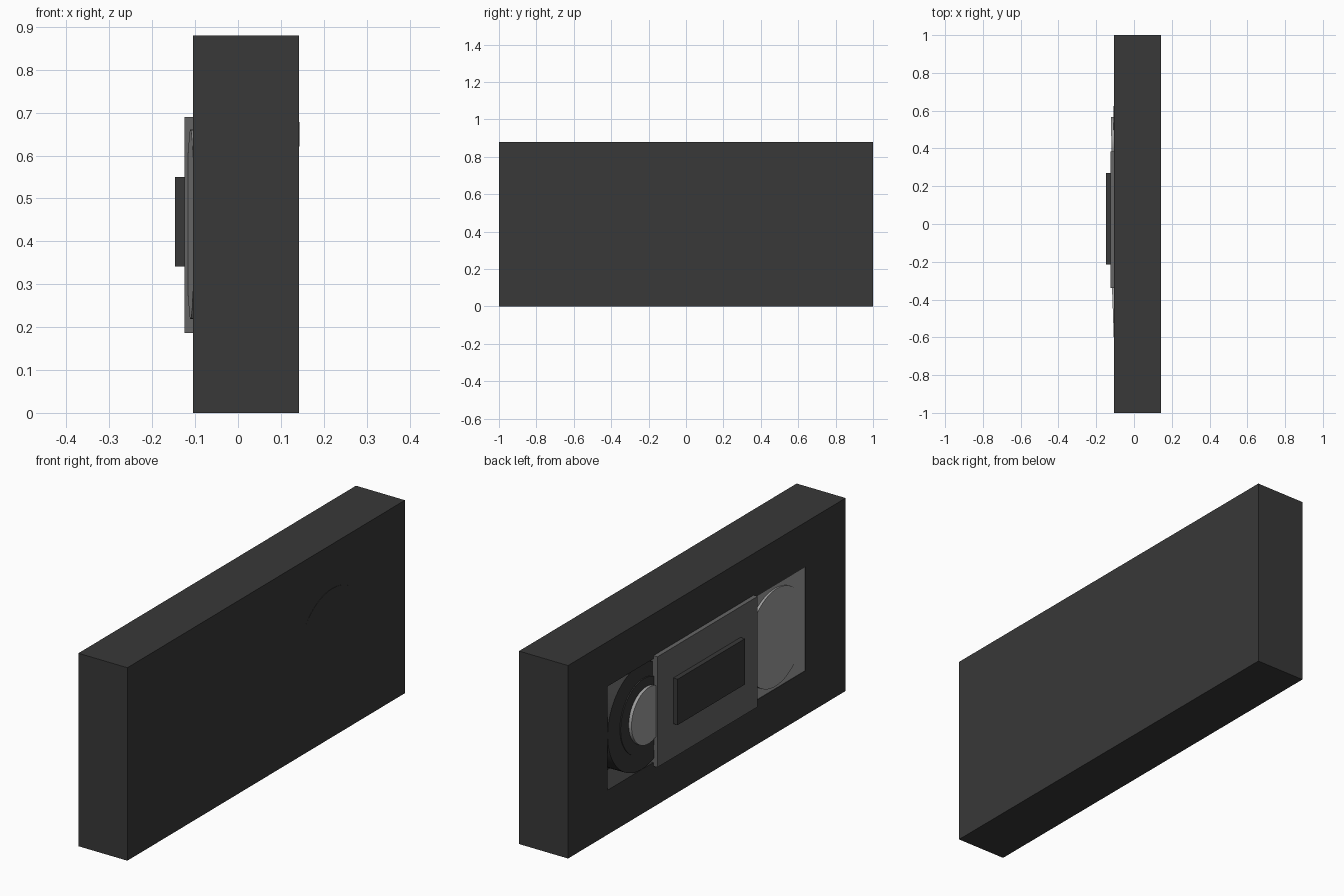
import bpy
from math import radians, pi

if "Cube" in bpy.data.objects:
    bpy.data.objects.remove(bpy.data.objects["Cube"])


def material(name, v):
    m = bpy.data.materials.new(name)
    m.diffuse_color = (v, v, v, 1)
    m.use_nodes = True
    m.node_tree.nodes["Principled BSDF"].inputs["Base Color"].default_value = m.diffuse_color
    return m


DARK = material("dark_plastic", 0.04)
MID = material("mid_grey", 0.13)
LIGHT = material("light_grey", 0.35)


def box(name, x, y, z, mat):
    """Box from (min, max) ranges."""
    r = (x, y, z)
    bpy.ops.mesh.primitive_cube_add(size=1, location=[sum(a) / 2 for a in r])
    o = bpy.context.object
    o.name = name
    o.scale = [a[1] - a[0] for a in r]
    bpy.ops.object.transform_apply(location=False, rotation=False, scale=True)
    o.data.materials.append(mat)
    return o


def disc(name, x, y, z, radius, mat, tilt_y=0, tilt_z=0):
    """Cylinder lying along x, with a slight lean."""
    bpy.ops.mesh.primitive_cylinder_add(vertices=64, radius=radius, depth=x[1] - x[0],
                                        rotation=(0, pi / 2, 0))
    o = bpy.context.object
    o.name = name
    bpy.ops.object.transform_apply(location=False, rotation=True, scale=False)
    o.location = (sum(x) / 2, y, z)
    o.rotation_euler = (0, radians(tilt_y), radians(tilt_z))
    o.data.materials.append(mat)
    bpy.ops.object.shade_smooth_by_angle(angle=radians(40))
    return o


# Cassette shell with a recessed window
shell = box("cassette_shell", (-0.105, 0.142), (-1, 1), (0, 0.88), DARK)
cutter = box("window_cutter", (-0.2, 0.01), (-0.711, 0.716), (0.203, 0.676), DARK)
cutter.hide_render = True
mod = shell.modifiers.new("window", "BOOLEAN")
mod.object = cutter
mod.solver = "EXACT"
bpy.context.view_layer.objects.active = shell
bpy.ops.object.modifier_apply(modifier="window")
bpy.data.objects.remove(cutter)

# Pane behind the right-hand reel
box("window_pane", (-0.103, 0.01), (-0.711, 0.0), (0.203, 0.676), LIGHT)

# Tape-filled reel, ring and hub, leaning slightly
disc("full_reel", (-0.104, 0.14), 0.475, 0.442, 0.238, DARK, tilt_y=0.9)
disc("reel_ring", (-0.108, -0.05), 0.455, 0.442, 0.17, DARK, tilt_y=0.4)
disc("reel_hub", (-0.12, -0.03), 0.44, 0.442, 0.128, LIGHT, tilt_z=1)

# Second reel disc on the other side
disc("empty_reel", (-0.111, -0.03), -0.49, 0.44, 0.221, LIGHT, tilt_z=2)

# Centre plate and raised panel
box("centre_plate", (-0.125, -0.09), (-0.338, 0.385), (0.186, 0.69), MID)
box("raised_panel", (-0.147, -0.12), (-0.215, 0.27), (0.341, 0.55), DARK)
